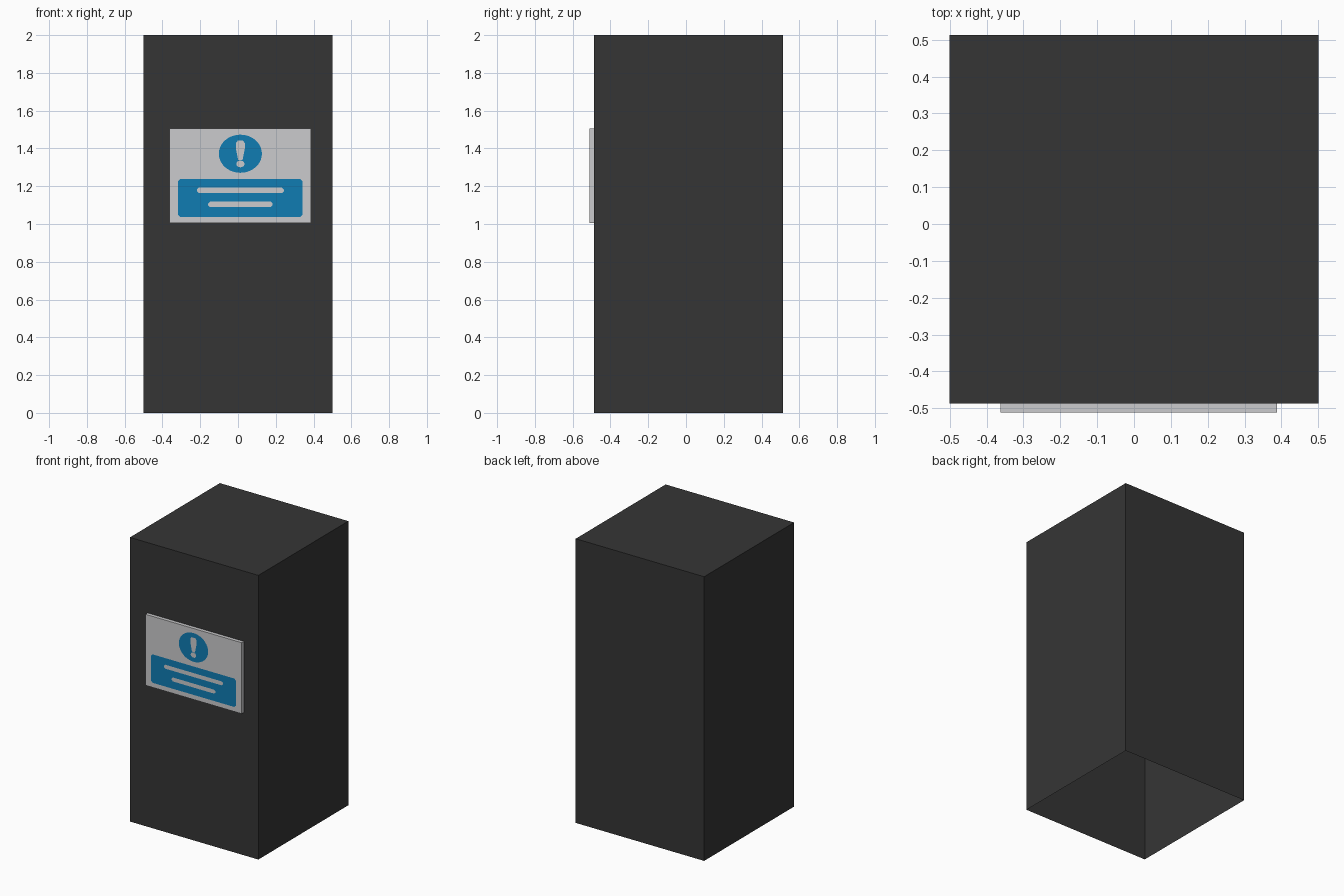
import bpy, bmesh, math

if "Cube" in bpy.data.objects:
    bpy.data.objects.remove(bpy.data.objects["Cube"])


def material(name, rgb):
    m = bpy.data.materials.new(name)
    m.diffuse_color = (*rgb, 1)
    m.use_nodes = True
    m.node_tree.nodes["Principled BSDF"].inputs["Base Color"].default_value = m.diffuse_color
    return m


DARK = material("dark_grey", (0.036, 0.036, 0.036))
WHITE = material("sign_white", (0.6, 0.6, 0.61))
BLUE = material("sign_blue", (0.005, 0.2, 0.45))

CX = 0.0125          # sign centre line
FRONT = -0.512       # sign front face


def finish(bm, name, mat):
    me = bpy.data.meshes.new(name)
    bm.to_mesh(me)
    bm.free()
    me.materials.append(mat)
    ob = bpy.data.objects.new(name, me)
    bpy.context.collection.objects.link(ob)
    return ob


def box(name, lo, hi, mat, open_side):
    """Box with the face pointing along open_side left out."""
    bm = bmesh.new()
    bmesh.ops.create_cube(bm, size=1)
    for v in bm.verts:
        v.co = [(a + b) / 2 + c * (b - a) for a, b, c in zip(lo, hi, v.co)]
    bm.normal_update()
    hidden = [f for f in bm.faces
              if sum(a * b for a, b in zip(f.normal, open_side)) > 0.9]
    bmesh.ops.delete(bm, geom=hidden, context='FACES')
    return finish(bm, name, mat)


def decal(name, outline, mat, layer):
    """Flat painted shape from an (x, z) outline, facing -y."""
    bm = bmesh.new()
    y = FRONT - 0.0006 * layer
    f = bm.faces.new([bm.verts.new((CX + x, y, z)) for x, z in outline])
    f.normal_update()
    if f.normal.y > 0:
        f.normal_flip()
    return finish(bm, name, mat)


def ellipse(z, rx, rz, n):
    return [(rx * math.cos(2 * math.pi * i / n), z + rz * math.sin(2 * math.pi * i / n))
            for i in range(n)]


def clipped_rect(hw, z0, z1, c):
    right = [(hw - c, z0), (hw, z0 + c), (hw, z1 - c), (hw - c, z1)]
    return right + [(-x, z) for x, z in reversed(right)]


# Cabinet, open underneath
box("cabinet", (-0.5, -0.4875, 0), (0.5, 0.5125, 2), DARK, (0, 0, -1))

# Sign board on the front
box("sign_board", (CX - 0.375, FRONT, 1.005), (CX + 0.375, -0.4875, 1.505), WHITE, (0, 1, 0))

# Painted warning disc and panel
decal("warning_disc", ellipse(1.372, 0.114, 0.101, 40), BLUE, 1)
decal("sign_panel", clipped_rect(0.33, 1.038, 1.238, 0.012), BLUE, 1)

# White marks on the blue
stem = [(0.012, 1.34), (0.024, 1.40), (0.024, 1.428), (0.014, 1.441)]
decal("warning_stem", stem + [(-x, z) for x, z in reversed(stem)], WHITE, 2)
decal("warning_dot", ellipse(1.318, 0.022, 0.018, 16), WHITE, 2)
decal("upper_bar", clipped_rect(0.23, 1.164, 1.192, 0.009), WHITE, 2)
decal("lower_bar", clipped_rect(0.17, 1.09, 1.118, 0.009), WHITE, 2)
